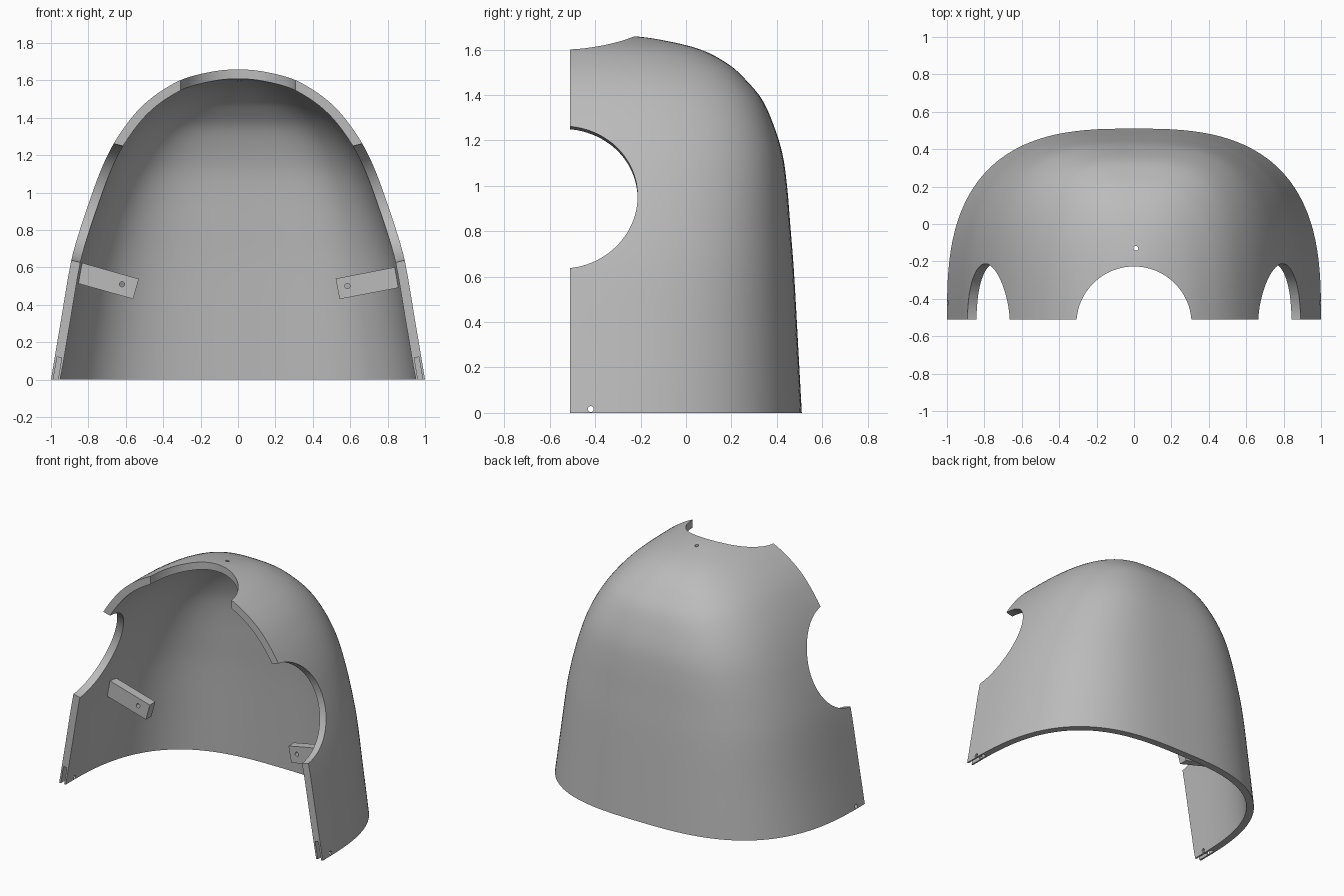
import bpy, bmesh, math
from mathutils import Matrix, Vector

if "Cube" in bpy.data.objects:
    bpy.data.objects.remove(bpy.data.objects["Cube"])

FRONT, THICK, COLS, ROWS = -0.51, 0.05, 64, 4

grey = bpy.data.materials.new("light_grey")
grey.diffuse_color = (0.5, 0.5, 0.5, 1)
grey.use_nodes = True
grey.node_tree.nodes["Principled BSDF"].inputs["Base Color"].default_value = grey.diffuse_color

# half width, depth behind the front plane, height, roundness exponent
PROFILE = [(1.0, 1.02, 0, 2.83), (0.947, 1.003, 0.315, 2.9), (0.893, 0.985, 0.63, 2.98),
           (0.845, 0.97, 0.82, 3.03), (0.785, 0.955, 1.0, 3.08), (0.728, 0.935, 1.14, 3.1),
           (0.66, 0.895, 1.27, 3.1), (0.585, 0.845, 1.38, 3.05), (0.515, 0.78, 1.46, 3.0),
           (0.43, 0.705, 1.53, 2.9), (0.31, 0.575, 1.60, 2.7), (0.18, 0.40, 1.643, 2.5),
           (0.09, 0.26, 1.66, 2.3), (0, 0, 1.667, 2.2)]


def smooth_path(pts, steps):
    """Hermite curve through the points, spaced by chord length."""
    p = [Vector(q) for q in pts]
    t = [0.0]
    for a, b in zip(p, p[1:]):
        t.append(t[-1] + (b - a).length)
    last = len(p) - 1
    slope = []
    for i in range(last + 1):
        lo, hi = max(i - 1, 0), min(i + 1, last)
        slope.append((p[hi] - p[lo]) / (t[hi] - t[lo]))
    out = []
    for i in range(last):
        h = t[i + 1] - t[i]
        for k in range(steps):
            u = k / steps
            out.append(p[i] * (2 * u**3 - 3 * u**2 + 1) + slope[i] * h * (u**3 - 2 * u**2 + u)
                       + p[i + 1] * (3 * u**2 - 2 * u**3) + slope[i + 1] * h * (u**3 - u**2))
    return out


def finish(bm, name):
    bmesh.ops.recalc_face_normals(bm, faces=bm.faces[:])
    me = bpy.data.meshes.new(name)
    bm.to_mesh(me)
    bm.free()
    me.materials.append(grey)
    ob = bpy.data.objects.new(name, me)
    bpy.context.collection.objects.link(ob)
    return ob


def cylinder(name, centre, axis, r, length, seg=64):
    bm = bmesh.new()
    rot = Vector(axis).to_track_quat('Z', 'Y').to_matrix().to_4x4()
    bmesh.ops.create_cone(bm, cap_ends=True, segments=seg, radius1=r, radius2=r,
                          depth=length, matrix=Matrix.Translation(centre) @ rot)
    return finish(bm, name)


def box(name, centre, size, tilt):
    bm = bmesh.new()
    m = Matrix.Translation(centre) @ Matrix.Rotation(tilt, 4, 'Y') @ Matrix.Diagonal((*size, 1))
    bmesh.ops.create_cube(bm, size=1, matrix=m)
    return finish(bm, name)


def cut(ob, cutters):
    bpy.context.view_layer.objects.active = ob
    for c in cutters:
        mod = ob.modifiers.new("cut", 'BOOLEAN')
        mod.operation, mod.solver, mod.object = 'DIFFERENCE', 'EXACT', c
        bpy.ops.object.modifier_apply(modifier=mod.name)
        bpy.data.objects.remove(c)


def shade(ob):
    bpy.ops.object.select_all(action='DESELECT')
    ob.select_set(True)
    bpy.context.view_layer.objects.active = ob
    bpy.ops.object.shade_smooth_by_angle(angle=math.radians(30))


# Domed shell: stacked half superellipses closing in a pole at the front top
bm = bmesh.new()
rings = []
for w, b, z, n in smooth_path(PROFILE, ROWS):
    ring = []
    for i in range(COLS + 1):
        a = math.pi * i / COLS
        c, s = math.cos(a), math.sin(a) if 0 < i < COLS else 0
        ring.append(bm.verts.new((math.copysign(abs(c) ** (2 / n), c) * w,
                                  FRONT + b * s ** (2 / n), z)))
    rings.append(ring)
pole = bm.verts.new((0, FRONT, PROFILE[-1][2]))
for lo, hi in zip(rings, rings[1:]):
    for i in range(COLS):
        bm.faces.new((lo[i], lo[i + 1], hi[i + 1], hi[i]))
for i in range(COLS):
    bm.faces.new((rings[-1][i], rings[-1][i + 1], pole))
bm.normal_update()

# Inner skin, offset along the normals, with flat rims
inner = {}
for v in list(bm.verts):
    n = v.normal if v is not pole else Vector((0, 0, 1))
    p = v.co - n * THICK
    if v.co.z < 1e-5:
        p.z = 0
    if v.co.y < FRONT + 1e-5:
        p.y = FRONT
    inner[v] = p
inner = {v: bm.verts.new(p) for v, p in inner.items()}
rim = [e for e in bm.edges if e.is_boundary]
for f in list(bm.faces):
    bm.faces.new([inner[v] for v in reversed(f.verts)])
for e in rim:
    a, b = e.verts
    bm.faces.new((a, b, inner[b], inner[a]))
shell = finish(bm, "shell")

# Cut-outs, hinge slots and pin holes
cutters = [cylinder("top_notch", (0, -0.535, 1.6), (0, 0, 1), 0.308, 0.8, 96),
           cylinder("top_hole", (0.01, -0.13, 1.6), (0, 0, 1), 0.013, 0.4, 16)]
for s in (-1, 1):
    cutters += [
        cylinder("side_notch", (s * 0.79, -0.545, 0.953), (s, 0, 0.25), 0.332, 0.6, 96),
        box("hinge_slot", (s * 0.968, -0.46, 0.04), (0.025, 0.2, 0.16), -s * 0.168),
        cylinder("pin_hole", (s * 0.97, -0.42, 0.017), (1, 0, 0), 0.013, 0.3, 16)]
cut(shell, cutters)
shade(shell)

# Inner brackets, each with a screw hole
for name, x, z, length, tilt, hx, hz in (
        ("left_bracket", -0.702, 0.529, 0.325, 0.275, -0.62, 0.51),
        ("right_bracket", 0.697, 0.517, 0.335, -0.19, 0.585, 0.50)):
    br = box(name, (x, -0.168, z), (length, 0.06, 0.112), tilt)
    cut(br, [cylinder("screw_hole", (hx, -0.168, hz), (0, 1, 0), 0.014, 0.3, 16)])
    shade(br)
